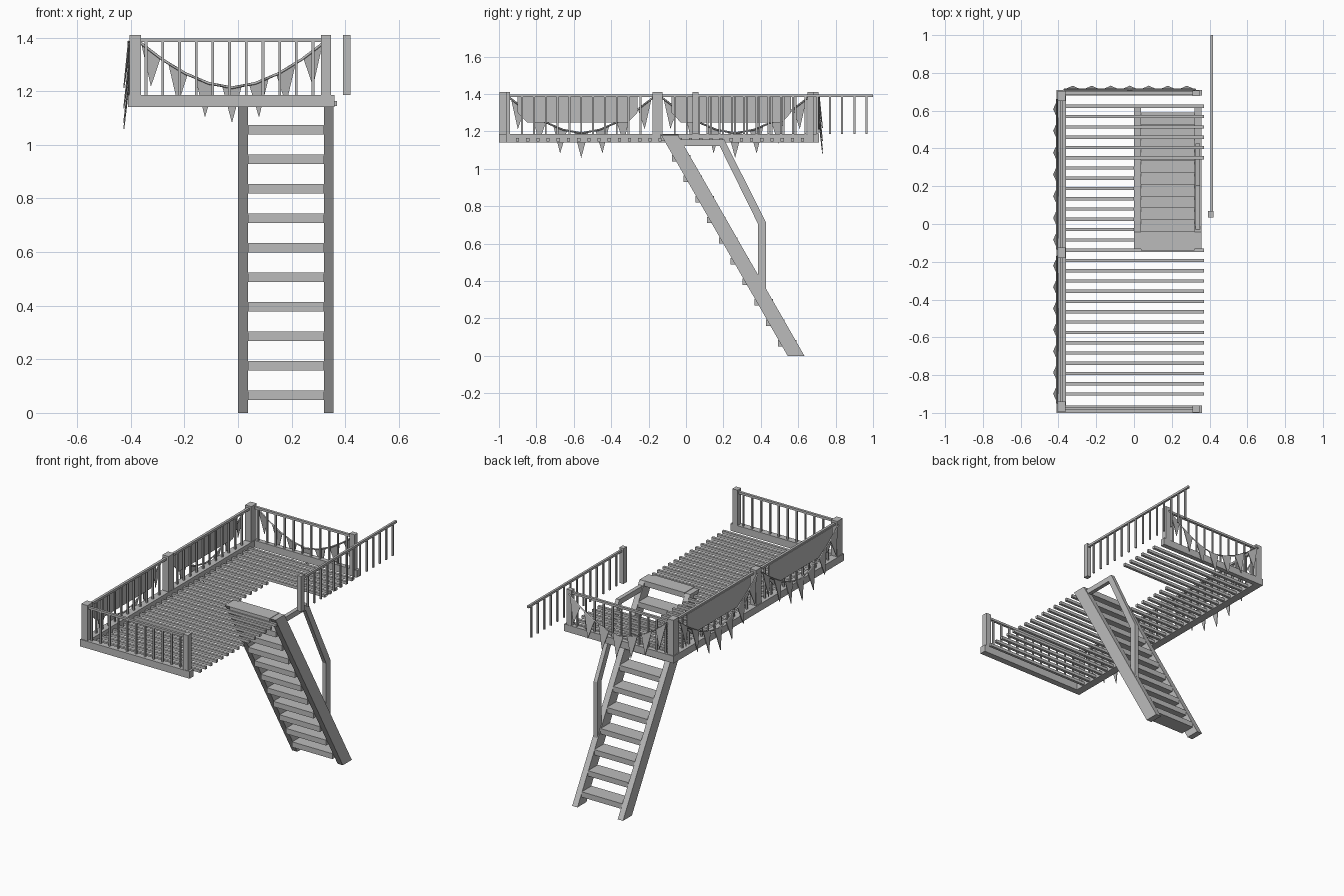
import bpy
import bmesh
from mathutils import Vector

cube = bpy.data.objects.get("Cube")
if cube:
    bpy.data.objects.remove(cube, do_unlink=True)

grey = bpy.data.materials.new("plain_grey")
grey.use_nodes = True
colour = (0.5, 0.5, 0.5, 1)
grey.diffuse_color = colour
grey.node_tree.nodes["Principled BSDF"].inputs["Base Color"].default_value = colour


def finish(name, bm):
    mesh = bpy.data.meshes.new(name)
    bmesh.ops.recalc_face_normals(bm, faces=bm.faces)
    bm.to_mesh(mesh)
    bm.free()
    mesh.materials.append(grey)
    obj = bpy.data.objects.new(name, mesh)
    bpy.context.collection.objects.link(obj)
    return obj


def add_box(bm, x, y, z):
    """Box from (low, high) ranges on each axis."""
    verts = bmesh.ops.create_cube(bm, size=1)["verts"]
    for v in verts:
        v.co = [r[0] + (c + 0.5) * (r[1] - r[0]) for c, r in zip(v.co, (x, y, z))]


def boxes(name, ranges):
    bm = bmesh.new()
    for r in ranges:
        add_box(bm, *r)
    return finish(name, bm)


def around(c, width):
    return (c - width / 2, c + width / 2)


def extrude_x(name, outline, x0, x1):
    """Solid from a (y, z) outline, extruded along x."""
    bm = bmesh.new()
    face = bm.faces.new([bm.verts.new((x0, y, z)) for y, z in outline])
    out = bmesh.ops.extrude_face_region(bm, geom=[face])["geom"]
    moved = [g for g in out if isinstance(g, bmesh.types.BMVert)]
    bmesh.ops.translate(bm, verts=moved, vec=(x1 - x0, 0, 0))
    return finish(name, bm)


DECK, BASE, RAIL, TOP = 1.185, 1.14, 1.39, 1.41
BACK, FRONT, WALL, OPEN = 0.71, -1.0, -0.41, 0.36

# Perimeter beams
beam_z = (BASE, DECK)
boxes("side_beam", [((WALL, -0.36), (FRONT, BACK), beam_z)])
boxes("front_beam", [((-0.36, OPEN), (FRONT, -0.96), beam_z)])
boxes("back_beam", [((-0.36, OPEN), (0.68, BACK), beam_z)])

# Floor slats, shortened around the stair opening
slats = []
for i in range(29):
    end = 0.0 if 6 <= i <= 13 else 0.37
    slats.append(((-0.36, end), around(0.623 - 0.0544 * i, 0.017), (1.145, 1.163)))
boxes("floor_slats", slats)

# Posts
post_z = (BASE, TOP)
for name, y in (("front", (-0.995, -0.94)), ("middle", (-0.18, -0.125)), ("back", (0.65, 0.705))):
    boxes(name + "_wall_post", [((-0.405, -0.362), y, post_z)])
for name, y in (("front", (-0.997, -0.96)), ("back", (0.678, 0.708))):
    boxes(name + "_end_post", [((0.31, 0.346), y, (DECK, TOP))])
boxes("loose_rail_post", [((0.392, 0.42), (0.035, 0.068), (DECK, TOP))])

# Railings with their balusters
bal_z, rail_z, thin = (DECK, RAIL - 0.005), around(RAIL, 0.014), 0.01
for name, y in (("front", -0.977), ("back", 0.693)):
    parts = [((-0.365, 0.315), around(y, 0.016), rail_z)]
    parts += [(around(-0.343 + 0.0623 * i, thin), around(y, thin), bal_z) for i in range(11)]
    boxes(name + "_railing", parts)
SPANS = {"front": (-0.94, -0.18), "back": (-0.125, 0.65)}
for name, (y0, y1) in SPANS.items():
    parts = [(around(-0.384, 0.016), (y0, y1), rail_z)]
    step = (y1 - y0) / 12
    parts += [(around(-0.384, thin), around(y0 + step * (i + 1), thin), bal_z) for i in range(11)]
    boxes(name + "_wall_railing", parts)
parts = [(around(0.411, 0.014), (0.05, 1.0), rail_z)]
parts += [(around(0.411, thin), around(0.966 - 0.0655 * i, thin), bal_z) for i in range(14)]
boxes("loose_railing", parts)

# Cloth panels on the outside of the wall
for name, (y0, y1) in SPANS.items():
    mid = (y0 + y1) / 2 - 0.02
    half = [(0.32, RAIL), (0.32, 1.30), (0.27, 1.247)]
    outline = [(mid + a, z) for a, z in half] + [(mid - a, z) for a, z in reversed(half)]
    extrude_x(name + "_cloth_panel", outline, -0.4, -0.396)


def bunting(name, start, end, outward, sag):
    """Sagging string between two points, with pennants hanging below it."""
    start, end, outward = Vector(start), Vector(end), Vector(outward)
    span = end - start

    def point(t):
        p = start + span * (t + 1) / 2
        p.z -= sag * (1 - abs(t) ** 1.7)
        return p

    curve = bpy.data.curves.new(name + "_string", "CURVE")
    curve.dimensions = "3D"
    curve.bevel_depth = 0.005
    curve.bevel_resolution = 0
    spline = curve.splines.new("POLY")
    spline.points.add(8)
    for i, p in enumerate(spline.points):
        p.co = (*point(i / 4 - 1), 1)
    curve.materials.append(grey)
    bpy.context.collection.objects.link(bpy.data.objects.new(name + "_string", curve))

    bm = bmesh.new()
    half = 0.036 * 2 / span.length
    for i in range(-3, 4):
        t = i * 0.29
        tip = point(t) + outward * 0.016 - Vector((0, 0, 0.132))
        corners = [point(t - half), point(t + half), tip]
        front = [bm.verts.new(c + outward * 0.004) for c in corners]
        rear = [bm.verts.new(c) for c in corners]
        bm.faces.new(front)
        bm.faces.new(rear[::-1])
        for a in range(3):
            b = (a + 1) % 3
            bm.faces.new((front[a], rear[a], rear[b], front[b]))
    finish(name + "_pennants", bm)


for name, (y0, y1) in SPANS.items():
    bunting(name + "_wall", (-0.408, y0 - 0.01, 1.385), (-0.408, y1 + 0.01, 1.385), (-1, 0, 0), 0.195)
bunting("back_end", (-0.37, 0.712, 1.385), (0.325, 0.712, 1.385), (0, 1, 0), 0.172)

# Stairs: two sloping stringers, treads and a landing step
LEAN = 0.676 / 1.18


def stair_y(z):
    return 0.543 - LEAN * z


profile = [(stair_y(0), 0), (stair_y(0) + 0.09, 0), (stair_y(1.18) + 0.09, 1.18), (stair_y(1.18), 1.18)]
extrude_x("inner_stringer", profile, 0.0, 0.037)
extrude_x("outer_stringer", profile, 0.32, 0.357)
treads = []
for i in range(11):
    z = 0.066 + 0.11 * i
    y = stair_y(z)
    treads.append(((0.037, 0.32), (y - 0.014, y + 0.085), around(z, 0.034)))
boxes("stair_treads", treads)

# Bent handrail beside the stairs
handrail = [(-0.03, 1.155), (0.205, 1.155), (0.427, 0.715), (0.427, 0.36),
            (0.385, 0.36), (0.385, 0.705), (0.18, 1.122), (-0.03, 1.122)]
extrude_x("stair_handrail", handrail, 0.325, 0.35)
